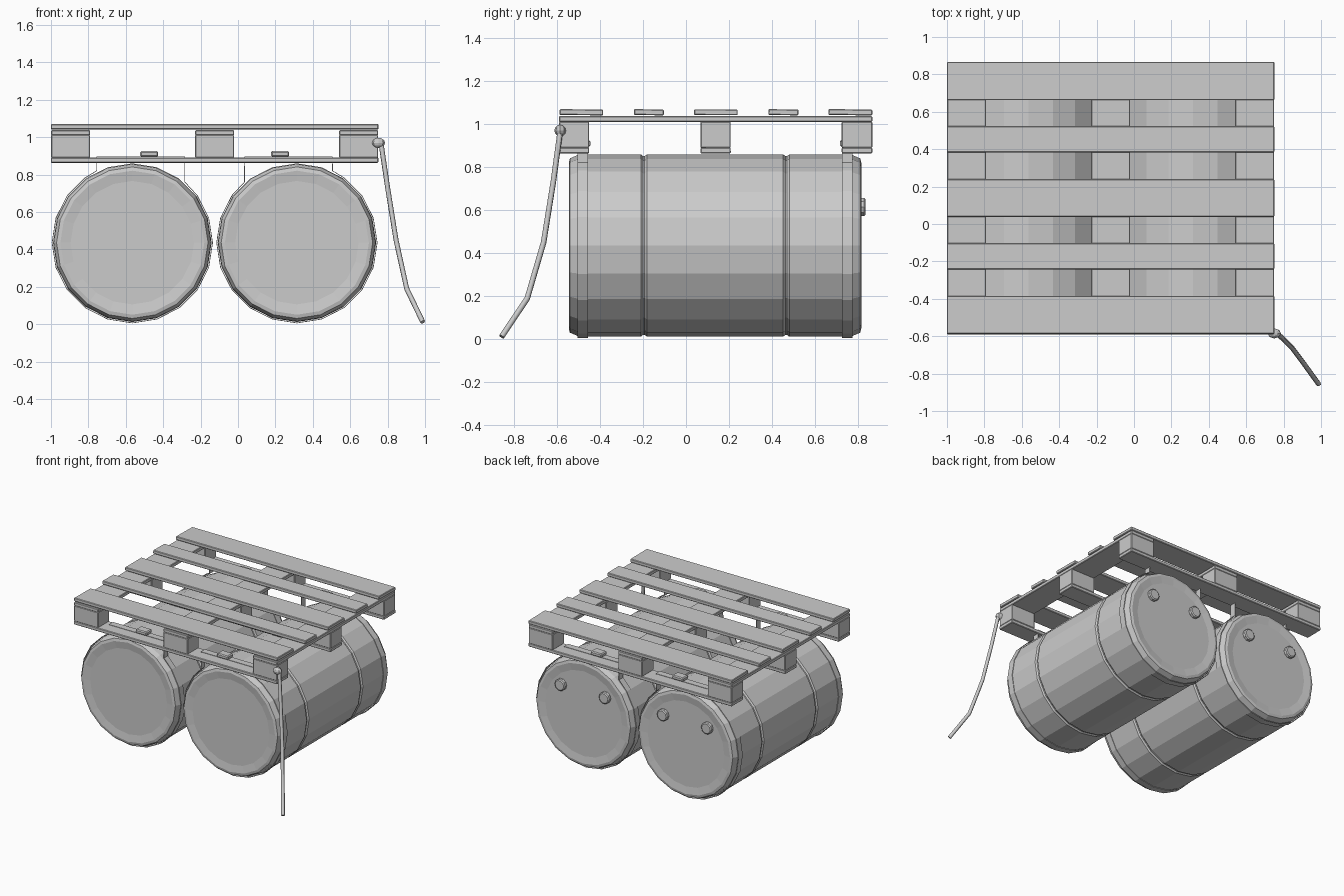
import bpy, bmesh, math, random
from mathutils import Vector, Matrix

if "Cube" in bpy.data.objects:
    bpy.data.objects.remove(bpy.data.objects["Cube"])

random.seed(4)
CX = -0.125   # pallet mirror plane


def finish(name, bm):
    bmesh.ops.recalc_face_normals(bm, faces=bm.faces)
    me = bpy.data.meshes.new(name)
    bm.to_mesh(me)
    bm.free()
    ob = bpy.data.objects.new(name, me)
    bpy.context.collection.objects.link(ob)
    return ob


def box(name, x, y, z, tilt=0.0, bevel=0.004):
    bm = bmesh.new()
    bmesh.ops.create_cube(bm, size=1)
    size = (x[1] - x[0], y[1] - y[0], z[1] - z[0])
    bmesh.ops.scale(bm, vec=size, verts=bm.verts)
    if bevel:
        bmesh.ops.bevel(bm, geom=bm.edges[:], offset=bevel, segments=1, affect='EDGES')
    ob = finish(name, bm)
    ob.location = (sum(x) / 2, sum(y) / 2, sum(z) / 2)
    ob.rotation_euler.x = math.radians(tilt)
    return ob


def lathe_y(name, profile, n, cx, cz):
    # profile of (radius, y) revolved around a y-parallel axis, capped at both ends
    bm = bmesh.new()
    rings = []
    for r, y in profile:
        rings.append([bm.verts.new((cx + r * math.cos(2 * math.pi * i / n), y,
                                    cz + r * math.sin(2 * math.pi * i / n))) for i in range(n)])
    for a, b in zip(rings, rings[1:]):
        for i in range(n):
            j = (i + 1) % n
            bm.faces.new((a[i], a[j], b[j], b[i]))
    bm.faces.new(rings[0])
    bm.faces.new(rings[-1])
    return finish(name, bm)


# pallet: top slats, runners, blocks and bottom boards
for y in [(-0.588, -0.385), (-0.242, -0.103), (0.038, 0.24), (0.383, 0.523), (0.662, 0.866)]:
    box("top_slat", (-1.0, 0.75), y, (1.042, 1.069), random.uniform(-1.2, 1.2))

rows = [(-0.59, -0.45), (0.067, 0.208), (0.724, 0.866)]
for cx in (-0.895, CX, 0.645):
    xr = (cx - 0.104, cx + 0.104)
    box("runner_board", xr, (-0.59, 0.866), (1.01, 1.038))
    for y in rows:
        box("spacer_block", xr, y, (0.89, 1.012))
for y in rows:
    box("bottom_board", (-1.0, 0.75), y, (0.864, 0.891), random.uniform(-0.8, 0.8))

# barrels with grooves, plus bungs on the back lid
R, CZ, MID = 0.424, 0.436, 0.135
half = [(0.33, 0.672), (0.385, 0.68), (0.405, 0.675), (0.42, 0.64), (R, 0.595), (R, 0.345),
        (R - 0.009, 0.335), (R - 0.009, 0.327), (R, 0.317)]
profile = [(r, MID - d) for r, d in half] + [(r, MID + d) for r, d in reversed(half)]


def strap(name, cx, side, y):
    # band around the barrel, rising to loop over the bottom board
    r = 0.429
    pts = [(-0.19, 0.895), (-0.19, CZ + math.sqrt(r * r - 0.19 ** 2))]
    pts += [(r * math.cos(math.radians(a)), CZ + r * math.sin(math.radians(a)))
            for a in range(126, 397, 18)]
    pts += [(0.28, CZ + math.sqrt(r * r - 0.28 ** 2)), (0.28, 0.895)]
    bm = bmesh.new()
    a = [bm.verts.new((cx + side * u, y - 0.025, v)) for u, v in pts]
    b = [bm.verts.new((cx + side * u, y + 0.025, v)) for u, v in pts]
    for i in range(len(pts)):
        j = (i + 1) % len(pts)
        bm.faces.new((a[i], a[j], b[j], b[i]))
    ob = finish(name, bm)
    mod = ob.modifiers.new("thickness", 'SOLIDIFY')
    mod.thickness = 0.004
    mod.offset = 0


for side in (1, -1):
    cx = CX - side * 0.44
    lathe_y("barrel", profile, 20, cx, CZ)
    for dx in (-0.19, 0.19):
        lathe_y("bung", [(0.045, 0.79), (0.045, 0.828), (0.037, 0.834)], 10, cx + dx, 0.615)
    for y in (-0.48, 0.75):
        strap("strap", cx, side, y)
        bx = CX - side * 0.35
        box("strap_buckle", (bx - 0.048, bx + 0.048), (y - 0.035, y + 0.035), (0.895, 0.926), 0, 0.007)

# mooring rope, as a swept low-poly tube
cu = bpy.data.curves.new("rope_path", 'CURVE')
cu.dimensions = '3D'
cu.bevel_depth = 0.0135
cu.bevel_resolution = 1
cu.use_fill_caps = True
sp = cu.splines.new('POLY')
path = [(0.765, -0.585, 0.965), (0.80, -0.617, 0.73), (0.845, -0.662, 0.45),
        (0.902, -0.738, 0.19), (0.988, -0.857, 0.012)]
sp.points.add(len(path) - 1)
for p, co in zip(sp.points, path):
    p.co = (*co, 1)
bpy.context.collection.objects.link(bpy.data.objects.new("mooring_rope", cu))

# knot at the pallet corner
bm = bmesh.new()
bmesh.ops.create_uvsphere(bm, u_segments=8, v_segments=6, radius=1)
bmesh.ops.scale(bm, vec=(0.036, 0.027, 0.027), verts=bm.verts)
finish("rope_knot", bm).location = (0.75, -0.585, 0.97)
